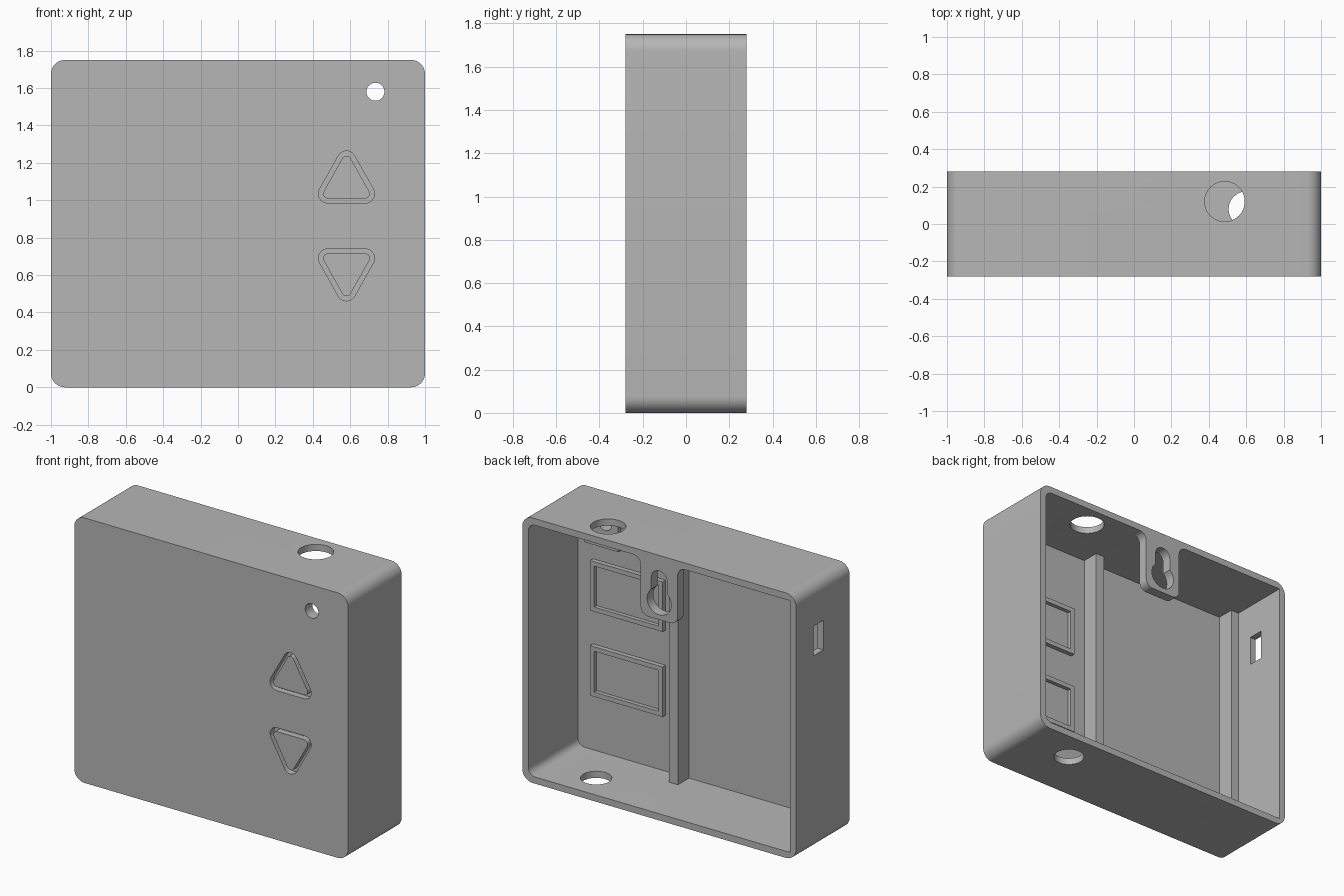
import bpy, bmesh
from math import sin, cos, pi, atan2
from mathutils import Vector

cube = bpy.data.objects.get("Cube")
if cube:
    bpy.data.objects.remove(cube, do_unlink=True)

grey = bpy.data.materials.new("matte_grey")
grey.use_nodes = True
grey.diffuse_color = (0.47, 0.47, 0.47, 1)
grey.node_tree.nodes["Principled BSDF"].inputs["Base Color"].default_value = (0.47, 0.47, 0.47, 1)

W, H, D = 1.0, 1.75, 0.28      # half width, height, half depth
T = 0.044                      # wall thickness
PANEL = -D + T                 # inside of the front panel


def arc(cx, cy, r, a0, a1, n=10):
    return [(cx + r * cos(a0 + (a1 - a0) * i / n), cy + r * sin(a0 + (a1 - a0) * i / n))
            for i in range(n + 1)]


def circle(cx, cy, r):
    return arc(cx, cy, r, 0, 2 * pi, 48)[:-1]


def rounded(centres, r):
    """Outline of a counter-clockwise convex shape grown by radius r."""
    pts = []
    for i, (x, y) in enumerate(centres):
        px, py = centres[i - 1]
        nx, ny = centres[(i + 1) % len(centres)]
        a0 = atan2(y - py, x - px) - pi / 2
        a1 = atan2(ny - y, nx - x) - pi / 2
        if a1 < a0:
            a1 += 2 * pi
        pts += arc(x, y, r, a0, a1)
    return pts


def rect(x0, x1, z0, z1):
    return [(x0, z0), (x1, z0), (x1, z1), (x0, z1)]


def round_rect(x0, x1, z0, z1, r):
    return rounded(rect(x0 + r, x1 - r, z0 + r, z1 - r), r)


def prism(name, outline, lo, hi, axis="y"):
    """Extrude an outline along an axis; outlines are xz, xy or yz."""
    place = {"y": lambda p, h: (p[0], h, p[1]),
             "z": lambda p, h: (p[0], p[1], h),
             "x": lambda p, h: (h, p[0], p[1])}[axis]
    bm = bmesh.new()
    base = bm.faces.new([bm.verts.new(place(p, lo)) for p in outline])
    top = bmesh.ops.extrude_face_region(bm, geom=[base])["geom"]
    shift = Vector(place((0, 0), hi - lo))
    bmesh.ops.translate(bm, vec=shift, verts=[v for v in top if isinstance(v, bmesh.types.BMVert)])
    bmesh.ops.recalc_face_normals(bm, faces=bm.faces)
    mesh = bpy.data.meshes.new(name)
    bm.to_mesh(mesh)
    bm.free()
    mesh.materials.append(grey)
    ob = bpy.data.objects.new(name, mesh)
    bpy.context.collection.objects.link(ob)
    return ob


def select(ob):
    bpy.ops.object.select_all(action="DESELECT")
    ob.select_set(True)
    bpy.context.view_layer.objects.active = ob


def cut(ob, outline, lo, hi, axis="y"):
    cutter = prism("cutter", outline, lo, hi, axis)
    cutter.hide_render = True
    mod = ob.modifiers.new("cut", "BOOLEAN")
    mod.operation, mod.solver, mod.object = "DIFFERENCE", "EXACT", cutter
    select(ob)
    bpy.ops.object.modifier_apply(modifier=mod.name)
    bpy.data.objects.remove(cutter, do_unlink=True)


# Case: rounded box, open at the back, square inner corners on the right side
case = prism("case", round_rect(-W, W, 0, H, 0.075), -D, D)
r = 0.05
cavity = rounded([(W - T - r, T + r), (W - T - r, H - T - r)], r)
cavity = [p for p in cavity if p[0] >= W - T - r - 0.001]
cavity = [(-W + T, T)] + cavity + [(-W + T, H - T)]
cut(case, cavity, PANEL, D + 0.1)

# Cable holes in top and bottom, side slot, indicator hole
cut(case, circle(0.485, 0.12, 0.107), H - 0.1, H + 0.1, "z")
cut(case, circle(0.60, 0.08, 0.094), -0.1, 0.1, "z")
cut(case, rect(-0.005, 0.10, 1.285, 1.48), -W - 0.1, -W + 0.1, "x")
LIGHT = circle(0.735, 1.58, 0.048)
cut(case, LIGHT, -D - 0.1, PANEL + 0.1)

# Triangular buttons in their openings, with a guide frame behind each
BX = 0.58
up = [(BX - 0.1, 1.035), (BX + 0.1, 1.035), (BX, 1.213)]
down = [(x, H - 0.025 - z) for x, z in reversed(up)]
for name, tri, z in (("up", up, 1.14), ("down", down, 0.578)):
    cut(case, rounded(tri, 0.05), -D - 0.1, PANEL + 0.05)
    prism(name + "_button", rounded(tri, 0.025), -D, PANEL - 0.001)
    prism(name + "_button_flange", rect(BX - 0.24, BX + 0.24, z - 0.145, z + 0.145),
          PANEL - 0.002, PANEL + 0.004)
    frame = prism(name + "_button_frame", rect(BX - 0.265, BX + 0.265, z - 0.165, z + 0.165),
                  PANEL - 0.002, PANEL + 0.03)
    cut(frame, rect(BX - 0.235, BX + 0.235, z - 0.135, z + 0.135), PANEL - 0.1, PANEL + 0.1)

# Pad behind the indicator hole
pad = prism("indicator_pad", rect(0.64, 0.89, 1.415, 1.67), PANEL - 0.002, PANEL + 0.03)
cut(pad, LIGHT, PANEL - 0.1, PANEL + 0.1)

# Full-height board rails
for name, x0, x1 in (("middle_rail", 0.143, 0.209), ("side_rail", -W + T - 0.005, -0.897)):
    prism(name, rect(x0, x1, T - 0.005, H - T + 0.005), PANEL - 0.005, -0.12)

# Hanging tab with flared shoulders and a keyhole
half, low, f = 0.135, 1.325, 0.055
roof = H - T
tab = [(half + f, roof + 0.01), (-half - f, roof + 0.01)]
tab += arc(-half - f, roof - f, f, pi / 2, 0)
tab += arc(-half + f, low + f, f, pi, 1.5 * pi)
tab += arc(half - f, low + f, f, 1.5 * pi, 2 * pi)
tab += arc(half + f, roof - f, f, pi, pi / 2)
hanger = prism("hanging_tab", tab, D - 0.065, D)
cut(hanger, circle(0, 1.445, 0.088), 0, D + 0.1)
cut(hanger, rounded([(0, 1.445), (0, 1.59)], 0.058), 0, D + 0.1)

# Smooth the rounded walls, keep edges sharp
for ob in bpy.context.collection.objects:
    if ob.type == "MESH" and grey.name in ob.data.materials:
        select(ob)
        bpy.ops.object.shade_smooth_by_angle(angle=0.55)
